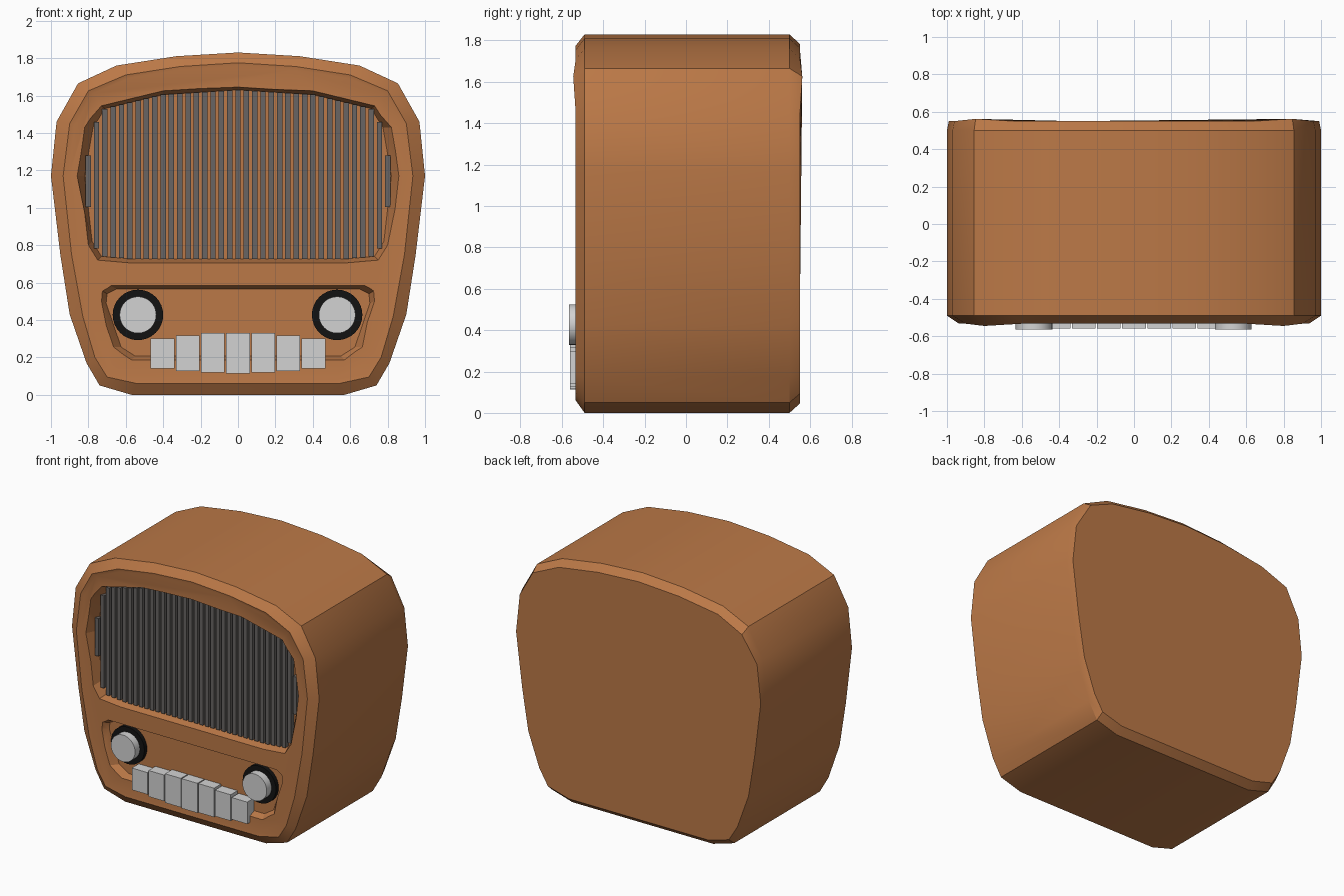
import bpy, bmesh, math

cube = bpy.data.objects.get("Cube")
if cube:
    bpy.data.objects.remove(cube, do_unlink=True)


def material(name, color):
    m = bpy.data.materials.new(name)
    m.use_nodes = True
    m.diffuse_color = (*color, 1)
    m.node_tree.nodes["Principled BSDF"].inputs["Base Color"].default_value = (*color, 1)
    return m


BROWN = material("warm brown", (0.5, 0.19, 0.063))
SLATE = material("dark grey", (0.14, 0.13, 0.125))
SILVER = material("light grey", (0.65, 0.65, 0.65))
BLACK = material("black", (0.006, 0.006, 0.006))


def finish(name, bm, mat, smooth=True):
    bmesh.ops.recalc_face_normals(bm, faces=bm.faces)
    mesh = bpy.data.meshes.new(name)
    bm.to_mesh(mesh)
    bm.free()
    mesh.materials.append(mat)
    ob = bpy.data.objects.new(name, mesh)
    bpy.context.collection.objects.link(ob)
    if smooth:
        bpy.ops.object.select_all(action="DESELECT")
        ob.select_set(True)
        bpy.context.view_layer.objects.active = ob
        bpy.ops.object.shade_smooth_by_angle(angle=math.radians(28))
    return ob


def ring(half, y, bulge=0.0):
    """Mirror a half outline into a closed loop; bulge pushes the upper corner outward."""
    full = half + [(-x, z) for x, z in reversed(half) if x > 0]
    return [(x, y + (bulge if abs(x) > 0.75 and z > 1.55 else 0), z) for x, z in full]


def loft(name, rings, mat, smooth=True):
    bm = bmesh.new()
    loops = [[bm.verts.new(p) for p in r] for r in rings]
    n = len(loops[0])
    for a, b in zip(loops, loops[1:]):
        for i in range(n):
            j = (i + 1) % n
            bm.faces.new((a[i], a[j], b[j], b[i]))
    bm.faces.new(loops[0])
    bm.faces.new(loops[-1])
    return finish(name, bm, mat, smooth)


def box(bm, x, z0, z1, y0, y1, width):
    made = bmesh.ops.create_cube(bm, size=1)["verts"]
    for v in made:
        v.co = (x + v.co.x * width,
                y1 if v.co.y > 0 else y0,
                z1 if v.co.z > 0 else z0)


# Cabinet shell
outer = [(0, 1.83), (0.33, 1.81), (0.65, 1.76), (0.855, 1.665), (0.97, 1.46), (1, 1.17),
         (0.95, 0.75), (0.9, 0.43), (0.81, 0.17), (0.74, 0.05), (0.57, 0)]
front = [(0, 1.775), (0.31, 1.755), (0.6, 1.71), (0.8, 1.625), (0.9, 1.45), (0.935, 1.17),
         (0.89, 0.75), (0.83, 0.42), (0.765, 0.2), (0.7, 0.095), (0.54, 0.06)]
face = [(x * 0.97, 0.9 + (z - 0.9) * 0.98) for x, z in front]
back = [(x * 0.99, 0.9 + (z - 0.9) * 0.95) for x, z in outer]
cabinet = loft("cabinet", [ring(face, -0.53), ring(front, -0.533, -0.012), ring(outer, -0.49),
                           ring(outer, 0.5), ring(back, 0.55, 0.012)], BROWN)

# Recesses cut into the front
grille_rim = [(0, 1.645), (0.4, 1.625), (0.73, 1.545), (0.82, 1.43), (0.86, 1.17),
              (0.8, 0.8), (0.75, 0.72), (0.58, 0.705)]
grille_floor = [(0, 1.63), (0.4, 1.605), (0.71, 1.53), (0.775, 1.43), (0.82, 1.17),
                (0.78, 0.82), (0.73, 0.74), (0.56, 0.725)]
panel_rim = [(0.68, 0.583), (0.725, 0.555), (0.73, 0.5), (0.665, 0.255), (0.57, 0.187)]
panel_floor = [(0.65, 0.566), (0.7, 0.54), (0.705, 0.49), (0.625, 0.255), (0.55, 0.207)]


def cut_recess(name, rim, floor, depth):
    # Continue the sloping wall forward so the rim lies exactly on the front face
    ahead = [(r[0] * 2 - f[0], r[1] * 2 - f[1]) for r, f in zip(rim, floor)]
    cutter = loft(name, [ring(ahead, -0.53 - depth), ring(floor, -0.53 + depth)], BROWN, False)
    mod = cabinet.modifiers.new(name, "BOOLEAN")
    mod.operation = "DIFFERENCE"
    mod.solver = "EXACT"
    mod.object = cutter
    bpy.ops.object.select_all(action="DESELECT")
    bpy.context.view_layer.objects.active = cabinet
    cabinet.select_set(True)
    bpy.ops.object.modifier_apply(modifier=name)
    bpy.data.objects.remove(cutter, do_unlink=True)


cut_recess("grille_recess", grille_rim, grille_floor, 0.075)
cut_recess("panel_recess", panel_rim, panel_floor, 0.05)
bpy.ops.object.shade_smooth_by_angle(angle=math.radians(28))


# Vertical grille slats, trimmed to the recess outline
def span(x):
    x = abs(x)
    pts = grille_floor + [(0, 0.725)]
    hits = []
    for (xa, za), (xb, zb) in zip(pts, pts[1:]):
        if min(xa, xb) <= x <= max(xa, xb):
            hits.append(za + (zb - za) * (x - xa) / (xb - xa))
    return min(hits), max(hits)


bm = bmesh.new()
PITCH = 0.0445
for i in range(-18, 19):
    low, high = span(i * PITCH)
    box(bm, i * PITCH, low, high, -0.49, -0.45, 0.029)
finish("grille_slats", bm, SLATE, False)


# Tuning knobs with dark collars
def disc(name, x, radius, y0, y1, mat):
    bm = bmesh.new()
    bmesh.ops.create_cone(bm, cap_ends=True, segments=32, radius1=radius, radius2=radius,
                          depth=y1 - y0)
    for v in bm.verts:
        v.co = (x + v.co.x, (y0 + y1) / 2 + v.co.z, 0.427 + v.co.y)
    finish(name, bm, mat)


for side, x in (("right", -0.535), ("left", 0.53)):
    disc(side + "_knob_collar", x, 0.135, -0.51, -0.475, BLACK)
    disc(side + "_knob", x, 0.098, -0.565, -0.48, SILVER)

# Row of push buttons, tallest in the middle
heights = [(0.113, 0.33), (0.118, 0.33), (0.127, 0.318), (0.14, 0.3)]
for i in range(-3, 4):
    bm = bmesh.new()
    low, high = heights[abs(i)]
    box(bm, i * 0.1345, low, high, -0.56, -0.475, 0.127)
    finish("push_button_%d" % (i + 4), bm, SILVER, False)
